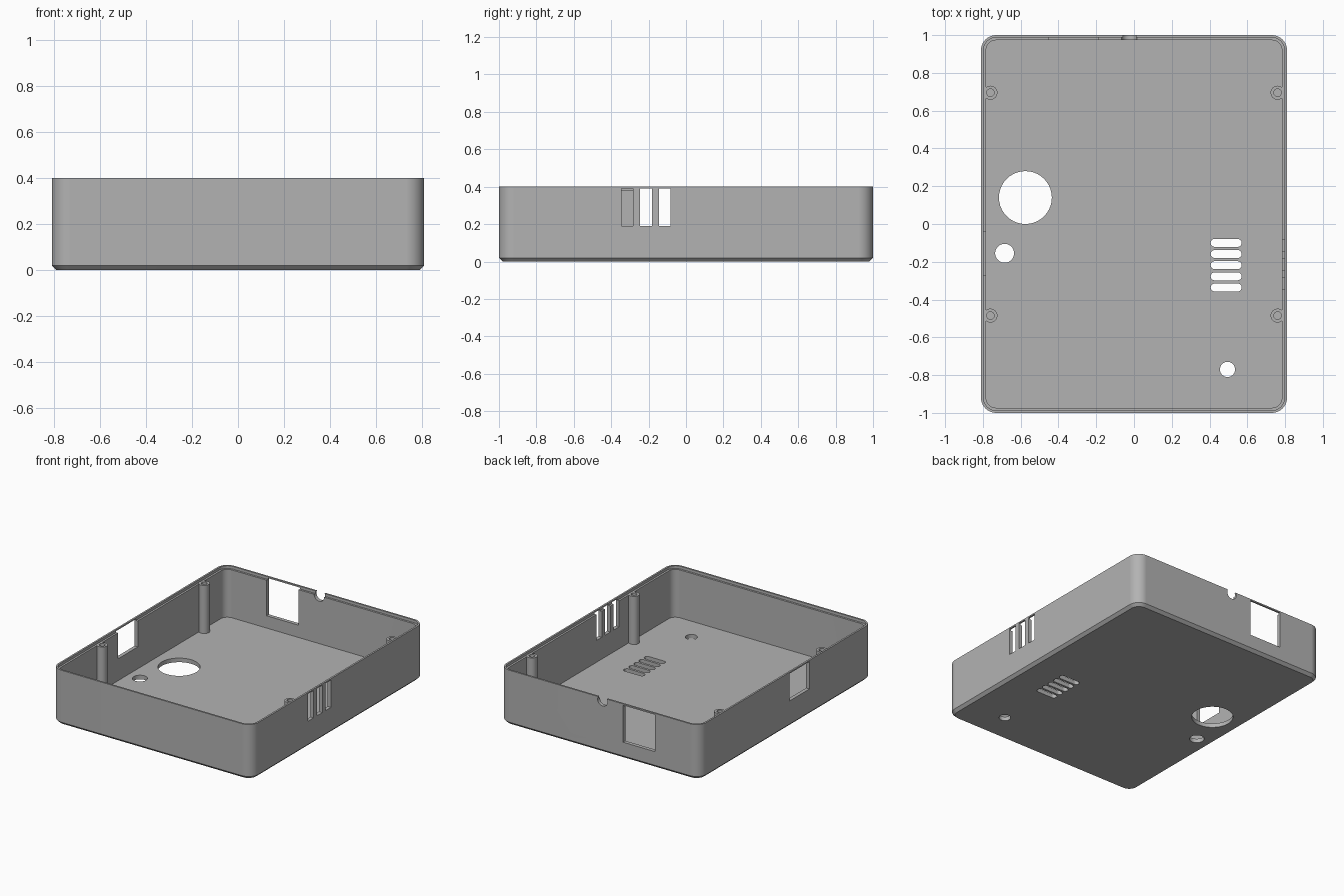
import bpy
import bmesh
import math
from mathutils import Matrix, Vector

cube = bpy.data.objects.get("Cube")
if cube:
    bpy.data.objects.remove(cube, do_unlink=True)

LEDGE = 0.38    # height of the inner ledge for the lid
WALL = 0.027    # wall thickness
LIP = 0.013     # thickness of the raised outer lip
FLOOR = 0.03

plastic = bpy.data.materials.new("grey_plastic")
plastic.use_nodes = True
GREY = (0.45, 0.45, 0.45, 1)
plastic.diffuse_color = GREY
plastic.node_tree.nodes["Principled BSDF"].inputs["Base Color"].default_value = GREY


def rounded_ring(hx, hy, radius, steps=10):
    """Points around a rounded rectangle, or a circle or capsule if radius fills it."""
    pts = []
    for i, (sx, sy) in enumerate(((1, 1), (-1, 1), (-1, -1), (1, -1))):
        for s in range(steps + 1):
            a = (i + s / steps) * math.pi / 2
            p = Vector((sx * (hx - radius) + radius * math.cos(a),
                        sy * (hy - radius) + radius * math.sin(a)))
            if not pts or (p - pts[-1]).length > 1e-5:
                pts.append(p)
    if (pts[0] - pts[-1]).length < 1e-5:
        pts.pop()
    return pts


def loft(bm, hx, hy, radius, profile, matrix=Matrix()):
    """Closed solid through a list of (inset, z) rings."""
    rings = [[bm.verts.new(matrix @ Vector((p.x, p.y, z)))
              for p in rounded_ring(hx - i, hy - i, radius - i)] for i, z in profile]
    for a, b in zip(rings, rings[1:]):
        for k in range(len(a)):
            n = (k + 1) % len(a)
            bm.faces.new((a[k], a[n], b[n], b[k]))
    bm.faces.new(rings[0][::-1])
    bm.faces.new(rings[-1])


def box(bm, x0, x1, y0, y1, z0, z1):
    m = Matrix.Translation(((x0 + x1) / 2, (y0 + y1) / 2, (z0 + z1) / 2))
    bmesh.ops.create_cube(bm, size=1, matrix=m @ Matrix.Diagonal((x1 - x0, y1 - y0, z1 - z0, 1)))


def make(name, bm):
    bmesh.ops.recalc_face_normals(bm, faces=bm.faces[:])
    mesh = bpy.data.meshes.new(name)
    bm.to_mesh(mesh)
    bm.free()
    mesh.materials.append(plastic)
    obj = bpy.data.objects.new(name, mesh)
    bpy.context.collection.objects.link(obj)
    return obj


# Tray: chamfered base, walls, stepped rim and floor in one loft
bm = bmesh.new()
loft(bm, 0.81, 1, 0.08, [(0.02, 0), (0, 0.02), (0, 0.4), (LIP, 0.4),
                         (LIP, LEDGE), (WALL, LEDGE), (WALL, FLOOR)])
tray = make("case_tray", bm)

# Cutters
bm = bmesh.new()
through = [(0, -0.1), (0, 0.1)]
# round floor holes
for x, y, r in ((-0.575, 0.14, 0.14), (-0.685, -0.155, 0.05), (0.495, -0.77, 0.04)):
    loft(bm, r, r, r, through, Matrix.Translation((x, y, 0)))
# floor vents
for i in range(5):
    loft(bm, 0.082, 0.021, 0.021, through, Matrix.Translation((0.488, -0.1 - i * 0.059, 0)))
# side vents
for i in range(3):
    y = -0.345 + i * 0.1
    box(bm, 0.7, 0.9, y, y + 0.062, 0.19, 0.39)
# side and back ports
box(bm, -0.9, -0.7, -0.27, -0.04, 0.19, 0.39)
box(bm, -0.45, -0.19, 0.9, 1.1, 0.12, 0.39)
# cable notch in the back rim
loft(bm, 0.04, 0.04, 0.04, through,
     Matrix.Translation((-0.025, 1, LEDGE)) @ Matrix.Rotation(math.pi / 2, 4, "X"))
cutter = make("opening_cutter", bm)

# Screw posts with blind holes
bm = bmesh.new()
for x in (-0.76, 0.76):
    for y in (-0.485, 0.695):
        loft(bm, 0.037, 0.037, 0.037,
             [(0, 0.02), (0, LEDGE + 0.002), (0.017, LEDGE + 0.002), (0.017, 0.15)],
             Matrix.Translation((x, y, 0)))
posts = make("screw_posts", bm)

# Combine into one solid
bpy.context.view_layer.objects.active = tray
for tool, operation in ((posts, "UNION"), (cutter, "DIFFERENCE")):
    mod = tray.modifiers.new(operation.lower(), "BOOLEAN")
    mod.operation = operation
    mod.solver = "EXACT"
    mod.object = tool
    bpy.ops.object.modifier_apply(modifier=mod.name)
    bpy.data.objects.remove(tool, do_unlink=True)

# Smooth rounded corners, crisp edges
bpy.ops.object.select_all(action="DESELECT")
tray.select_set(True)
bpy.ops.object.shade_smooth_by_angle(angle=math.radians(30))
weighted = tray.modifiers.new("weighted_normals", "WEIGHTED_NORMAL")
weighted.keep_sharp = True
